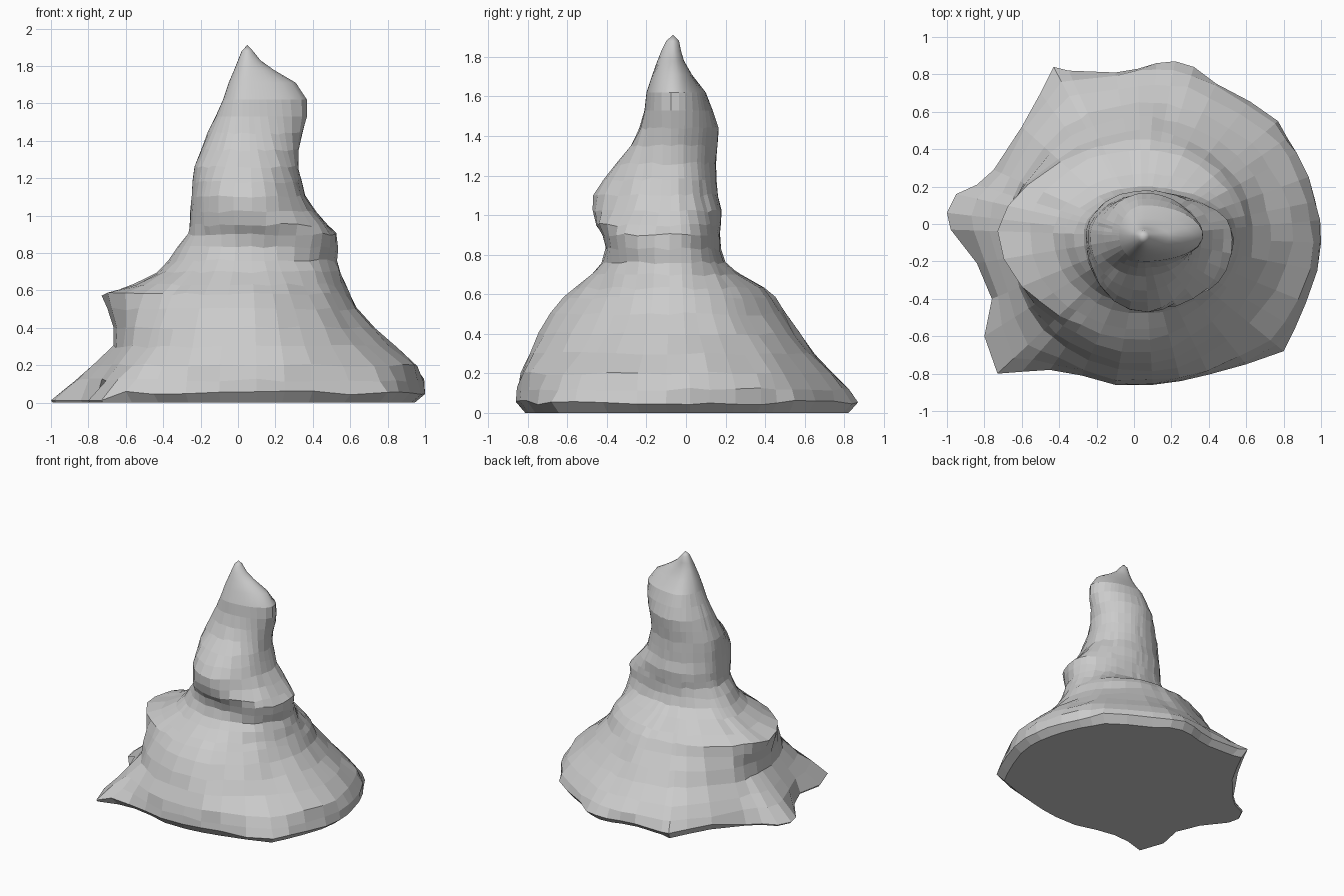
import bpy, bmesh, math, random

if "Cube" in bpy.data.objects:
    bpy.data.objects.remove(bpy.data.objects["Cube"])

random.seed(4)
CX, CY = 0.05, -0.065   # axis through the tip

# ragged foot outline, counter-clockwise (x, y)
FOOT = [(1.0, -.1), (.99, .02), (.97, .12), (.93, .25), (.87, .38), (.82, .46), (.77, .55),
        (.62, .655), (.44, .75), (.32, .84), (.22, .87), (.12, .86), (.02, .83), (-.1, .81),
        (-.35, .82), (-.43, .84), (-.5, .7), (-.6, .52), (-.75, .29), (-.84, .21),
        (-.95, .16), (-1.0, .06), (-.98, -.03), (-.84, -.21), (-.76, -.4), (-.8, -.6),
        (-.73, -.8), (-.6, -.79), (-.45, -.78), (-.28, -.81), (-.1, -.86), (.1, -.86),
        (.25, -.84), (.4, -.805), (.6, -.75), (.8, -.68), (.86, -.56), (.92, -.42), (.98, -.25)]

# spire extents by height: z, left, right, front, back
ROWS = [(.12, -.74, .985, -.855, .79), (.2, -.69, .94, -.83, .71), (.3, -.66, .84, -.79, .64),
        (.4, -.66, .73, -.75, .57), (.5, -.71, .64, -.69, .5), (.58, -.73, .6, -.62, .45),
        (.63, -.56, .575, -.565, .4), (.7, -.43, .55, -.48, .27), (.76, -.37, .535, -.43, .2),
        (.83, -.32, .53, -.405, .175), (.9, -.27, .53, -.42, .17), (.95, -.26, .48, -.45, .175),
        (1.02, -.255, .42, -.47, .18), (1.1, -.25, .36, -.47, .16), (1.18, -.245, .34, -.42, .155),
        (1.26, -.235, .32, -.36, .15), (1.35, -.2, .325, -.28, .16), (1.44, -.165, .345, -.235, .165),
        (1.53, -.12, .37, -.21, .135), (1.62, -.08, .37, -.2, .1), (1.71, -.05, .31, -.17, .03),
        (1.78, -.02, .19, -.145, -.01), (1.83, .0, .12, -.125, -.025), (1.88, .02, .08, -.1, -.035)]


def squareness(z, c, s):
    """Roundness exponent of each quarter of a ring."""
    if c > 0 and s < 0 and .78 < z < .97:
        return 2.6      # side bulge
    if c > 0 and s < 0 and .25 < z < .7:
        return 1.75     # groove under the bulge
    if c < 0 and .45 < z < .6:
        return 1.75     # pointed left shoulder
    return 2.0


def spire_ring(row):
    z, left, right, front, back = row
    keep = max(0, 1 - z / .33) ** 1.4    # how much of the ragged foot remains
    pts = []
    for x, y in FOOT:
        r0 = math.hypot(x - CX, y - CY)
        c, s = (x - CX) / r0, (y - CY) / r0
        a = right - CX if c > 0 else CX - left
        b = back - CY if s > 0 else CY - front
        p = squareness(z, c, s)
        r = ((abs(c) / a) ** p + (abs(s) / b) ** p) ** (-1 / p)
        r = r * (1 - keep) + r0 * keep
        rough = .012 if z < 1.5 else 0
        r *= 1 + random.uniform(-rough, rough)
        dz = random.uniform(-rough, rough) * .7
        pts.append((CX + c * r, CY + s * r, z + dz))
    return pts


def foot_rings():
    """Undercut bottom rim and the lip above it; left spikes lie flat."""
    bottom, lip = [], []
    for x, y in FOOT:
        spike = x < -.6
        k = .99 if spike else .945
        bottom.append((x * k, y * k, 0))
        lip.append((x, y, .012 if spike else random.uniform(.04, .065)))
    return [bottom, lip]


bm = bmesh.new()
rings = [[bm.verts.new(p) for p in ring]
         for ring in foot_rings() + [spire_ring(r) for r in ROWS]]
n = len(FOOT)
for lo, hi in zip(rings, rings[1:]):
    for i in range(n):
        j = (i + 1) % n
        bm.faces.new((lo[i], lo[j], hi[j], hi[i]))
# rounded tip and flat underside
tip = bm.verts.new((CX, CY, 1.912))
for i in range(n):
    bm.faces.new((rings[-1][i], rings[-1][(i + 1) % n], tip))
bm.faces.new(rings[0][::-1])
# smooth tip, faceted rock below
for f in bm.faces:
    f.smooth = f.calc_center_median().z > 1.6
bmesh.ops.recalc_face_normals(bm, faces=bm.faces)

mesh = bpy.data.meshes.new("rock_spire")
bm.to_mesh(mesh)
bm.free()
stone = bpy.data.materials.new("light_grey_stone")
stone.diffuse_color = (.6, .6, .6, 1)
stone.use_nodes = True
stone.node_tree.nodes["Principled BSDF"].inputs["Base Color"].default_value = stone.diffuse_color
mesh.materials.append(stone)
rock = bpy.data.objects.new("rock_spire", mesh)
bpy.context.collection.objects.link(rock)
